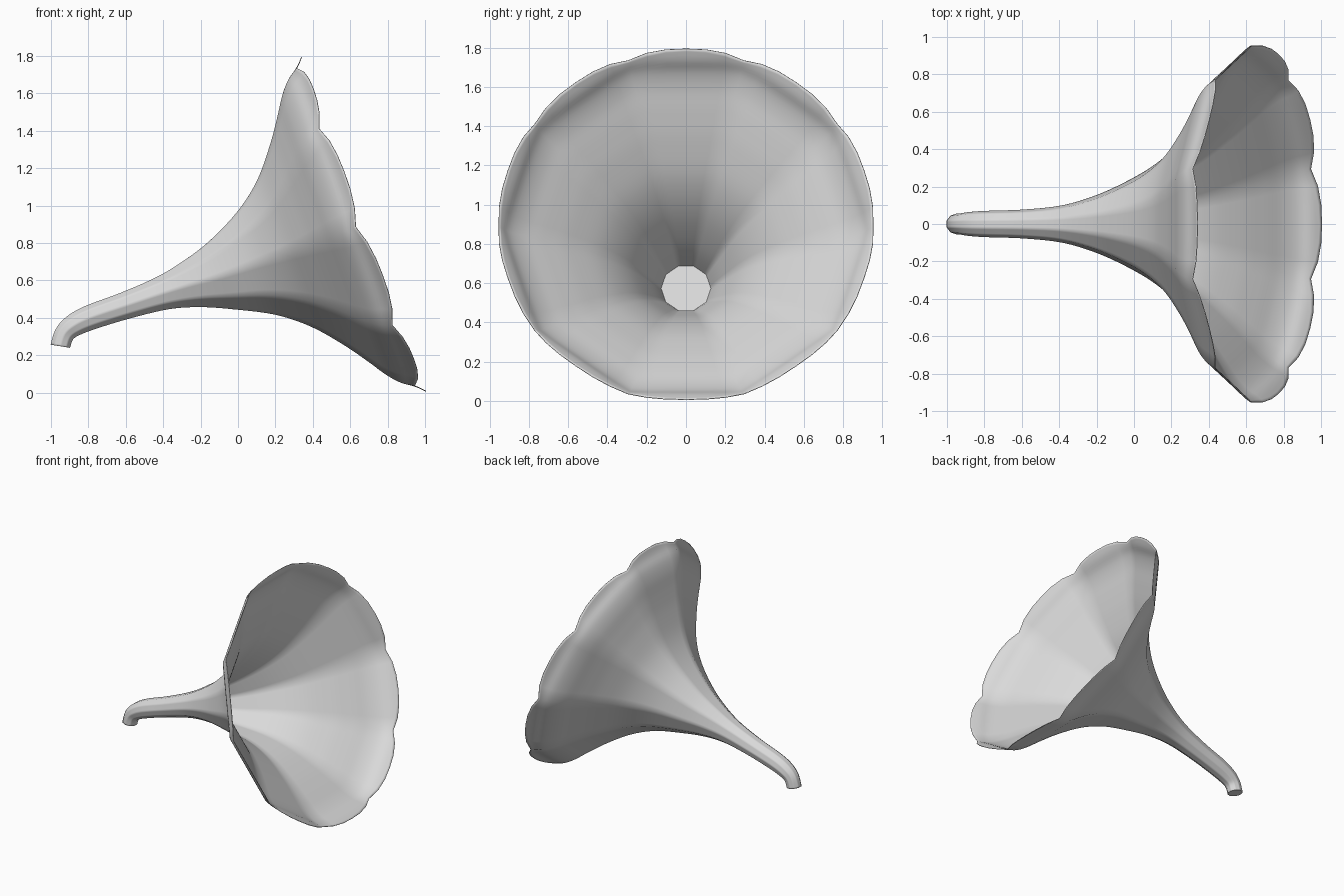
import bpy, bmesh, math
from mathutils import Vector

cube = bpy.data.objects.get("Cube")
if cube:
    bpy.data.objects.remove(cube)

SIDES, COLS, STEPS = 10, 6, 5
TILT = math.radians(20.4)
MOUTH = Vector((0.63, 0.885))


def straight(t, lift, r):
    """Section of the straight part: distance along the axis, offset, apothem."""
    c, s = math.cos(TILT), math.sin(TILT)
    return (MOUTH.x + t * c - lift * s, MOUTH.y + t * s + lift * c, TILT, r)


# Sections (x, z, axis angle, apothem) from the bent neck to the flared mouth
sections = [
    (-0.95, 0.248, math.radians(81), 0.0505),
    (-0.928, 0.312, math.radians(60), 0.052),
    (-0.88, 0.357, math.radians(42), 0.059),
]
sections += [straight(*p) for p in (
    (-1.5, 0.042, 0.065), (-1.3, 0.036, 0.071), (-1.09, 0.029, 0.09),
    (-0.926, 0.02, 0.13), (-0.76, 0.008, 0.193), (-0.565, 0.004, 0.292),
    (-0.41, 0, 0.413), (-0.28, 0, 0.565), (-0.19, 0, 0.692),
    (-0.12, 0, 0.798), (-0.06, 0, 0.865), (0, 0, 0.906), (0.045, 0, 0.953))]
LAST = len(sections) - 1


def section_at(p):
    """Smooth interpolation between neighbouring sections."""
    i = min(int(p), LAST - 1)
    f = p - i
    a, b, c, d = (sections[min(max(i + k, 0), LAST)] for k in (-1, 0, 1, 2))
    return [0.5 * (2 * q + (r - o) * f + (2 * o - 5 * q + 4 * r - s) * f ** 2
                   + (3 * q - o - 3 * r + s) * f ** 3)
            for o, q, r, s in zip(a, b, c, d)]


def panel_point(sec, side, s):
    """Point on a flat panel of a ten-sided section, s from -1 to 1 across it."""
    x, z, ang, r = sec
    phi = 2 * math.pi * side / SIDES
    w = s * r * math.tan(math.pi / SIDES)
    up = r * math.cos(phi) - w * math.sin(phi)
    y = r * math.sin(phi) + w * math.cos(phi)
    return Vector((x - up * math.sin(ang), y, z + up * math.cos(ang)))


def finish(bm, name, mat):
    bmesh.ops.recalc_face_normals(bm, faces=bm.faces)
    mesh = bpy.data.meshes.new(name)
    bm.to_mesh(mesh)
    bm.free()
    mesh.materials.append(mat)
    obj = bpy.data.objects.new(name, mesh)
    bpy.context.collection.objects.link(obj)
    return obj


grey = bpy.data.materials.new("light_grey")
grey.use_nodes = True
grey.diffuse_color = (0.7, 0.7, 0.7, 1)
grey.node_tree.nodes["Principled BSDF"].inputs["Base Color"].default_value = (0.7, 0.7, 0.7, 1)

# Horn shell: the rows near the mouth stretch into a rounded petal on each panel
bm = bmesh.new()
bend = LAST - 3
rows = (LAST - 1) * STEPS
columns = []
for side in range(SIDES):
    for k in range(COLS):
        s = 2 * k / COLS - 1
        stretch = 1 + (1 - s * s) / (LAST - 1 - bend)
        col = []
        for j in range(rows + 1):
            p = j / STEPS
            if p > bend:
                p = bend + (p - bend) * stretch
            col.append(bm.verts.new(panel_point(section_at(p), side, s)))
        columns.append(col)
for n, a in enumerate(columns):
    b = columns[(n + 1) % len(columns)]
    for j in range(rows):
        bm.faces.new((a[j], b[j], b[j + 1], a[j + 1]))
horn = finish(bm, "horn_shell", grey)
bpy.context.view_layer.objects.active = horn
horn.select_set(True)
bpy.ops.object.shade_smooth_by_angle(angle=math.radians(60))
wall = horn.modifiers.new("wall", 'SOLIDIFY')
wall.thickness = 0.004
wall.offset = 0


# Flat discs closing the throat and the neck end
def disc(name, sec):
    bm = bmesh.new()
    bm.faces.new([bm.verts.new(panel_point(sec, i, -1)) for i in range(SIDES)])
    return finish(bm, name, grey)


disc("throat_disc", straight(-0.95, 0.021, 0.123))
disc("neck_end_cap", sections[0])
